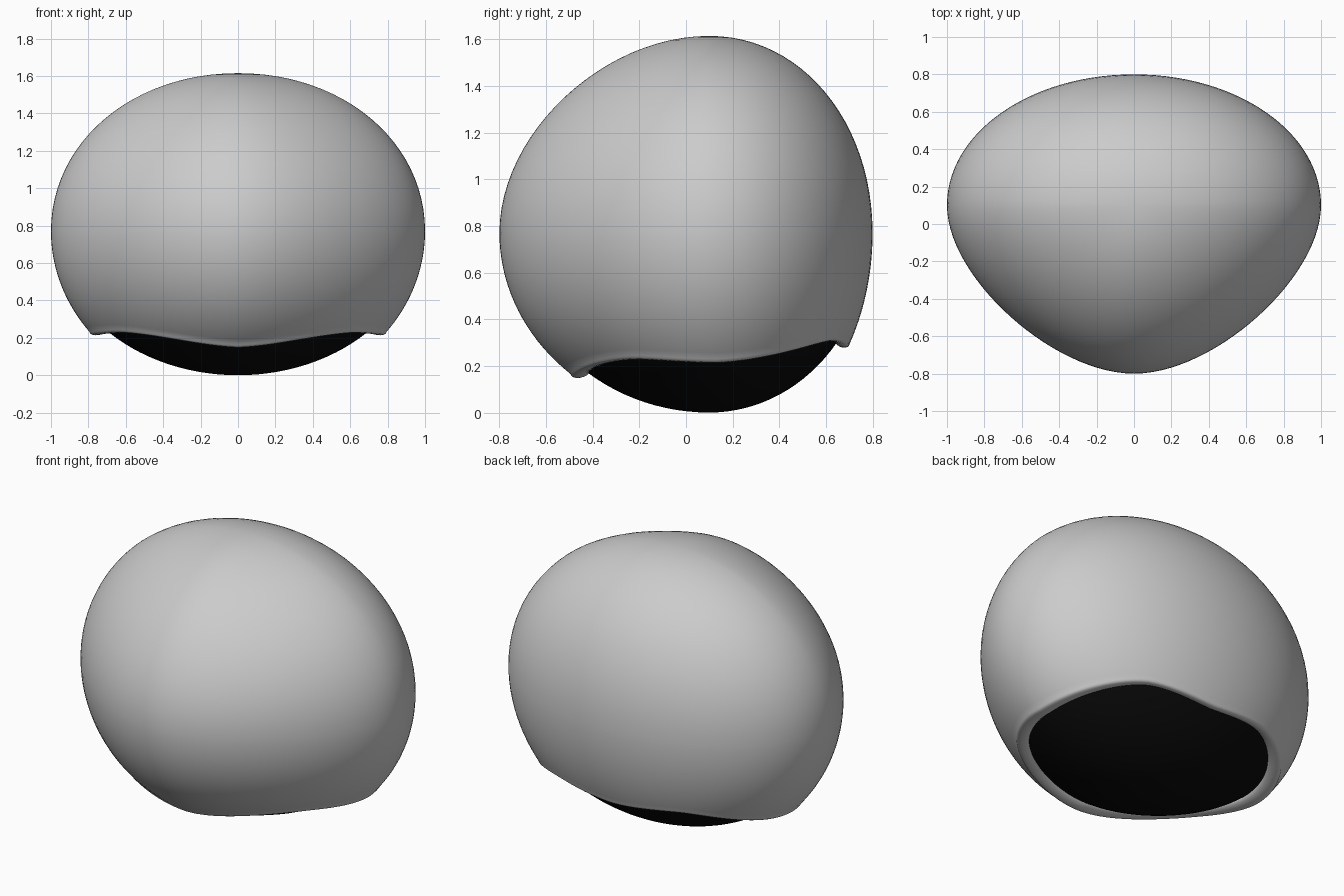
import bpy, bmesh, math
from mathutils import Vector

if "Cube" in bpy.data.objects:
    bpy.data.objects.remove(bpy.data.objects["Cube"])

CY, CZ = 0.1, 0.77      # centre of the widest ring
Q = 28                  # steps per quarter turn


def quarter(t, k1, k2):
    """Unit quarter curve from (1,0) to (0,1); k sets its fullness."""
    a, b = 3 * t * (1 - t) ** 2, 3 * t * t * (1 - t)
    return (1 - t) ** 3 + a + b * k2, a * k1 + b + t ** 3


def plan(front, back, side=1.0, kf=0.43, kb=0.555):
    """Closed plan outline around the centre: blunt back, tapered front."""
    half = [(side * x, -front * y) for x, y in
            (quarter(1 - i / Q, kf, kf) for i in range(Q))]
    half += [(side * x, back * y) for x, y in
             (quarter(i / Q, kb, kb) for i in range(Q + 1))]
    return half + [(-x, y) for x, y in reversed(half[1:-1])]


def smooth_keys(keys, a):
    for (a0, v0), (a1, v1) in zip(keys, keys[1:]):
        if a <= a1:
            t = max(0, (a - a0) / (a1 - a0))
            t = 0.3 * t + 0.7 * t * t * (3 - 2 * t)
            return v0 + (v1 - v0) * t
    return keys[-1][1]


def loft(name, columns, cap_end=False):
    """Mesh from one profile per azimuth; every profile starts at a shared pole."""
    bm = bmesh.new()
    pole = bm.verts.new(columns[0][0])
    cols = [[bm.verts.new(p) for p in c[1:]] for c in columns]
    for i, a in enumerate(cols):
        b = cols[(i + 1) % len(cols)]
        bm.faces.new((pole, a[0], b[0]))
        for j in range(len(a) - 1):
            bm.faces.new((a[j], a[j + 1], b[j + 1], b[j]))
    if cap_end:
        bm.faces.new([c[-1] for c in cols])
    bmesh.ops.recalc_face_normals(bm, faces=bm.faces)
    me = bpy.data.meshes.new(name)
    bm.to_mesh(me)
    bm.free()
    ob = bpy.data.objects.new(name, me)
    bpy.context.collection.objects.link(ob)
    bpy.ops.object.select_all(action='DESELECT')
    ob.select_set(True)
    bpy.context.view_layer.objects.active = ob
    bpy.ops.object.shade_smooth_by_angle(angle=math.radians(60))
    return ob


# Outer shell: full dome, lower belly, rolled lip around the wavy opening
LIP = [(-90, 0.165), (-27, 0.245), (2, 0.23), (52, 0.325), (90, 0.295)]
columns = []
for x, y in plan(0.9, 0.7):
    ang = math.degrees(math.atan2(y, abs(x)))
    s = math.sin(math.radians(ang))
    prof = []
    k = 0.565 - 0.06 * max(0, -s)
    for i in range(25):
        r, z = quarter(1 - i / 24, k, k)
        prof.append((r, CZ + 0.845 * z))
    depth = 0.886 - 0.08 * max(0, -s) + 0.044 * max(0, s)
    zl = smooth_keys(LIP, ang)
    end = math.asin((CZ - zl) / depth)
    for i in range(1, 19):
        f = end * i / 18
        prof.append((math.cos(f), CZ - depth * math.sin(f)))
    r0 = prof[-1][0]
    for i in range(1, 9):
        f = math.pi * i / 8
        prof.append((r0 - 0.045 * (1 - math.cos(f)),
                     zl - 0.022 * math.sin(f) + 0.006 * (1 - math.cos(f))))
    prof.append((r0 - 0.1, zl + 0.06))
    columns.append([Vector((x * r, CY + y * r, z)) for r, z in prof])
loft("outer_shell", columns)

# Black rounded base showing through the opening
columns = []
for x, y in plan(0.83, 0.69, 0.97, 0.47):
    col = []
    for i in range(21):
        f = math.radians(90 - 65 * i / 20)
        r = math.cos(f)
        col.append(Vector((x * r, CY + y * r, CZ - 0.77 * math.sin(f))))
    columns.append(col)
base = loft("base", columns, cap_end=True)
mat = bpy.data.materials.new("black")
mat.diffuse_color = (0.003, 0.003, 0.003, 1)
mat.use_nodes = True
mat.node_tree.nodes["Principled BSDF"].inputs["Base Color"].default_value = mat.diffuse_color
base.data.materials.append(mat)
